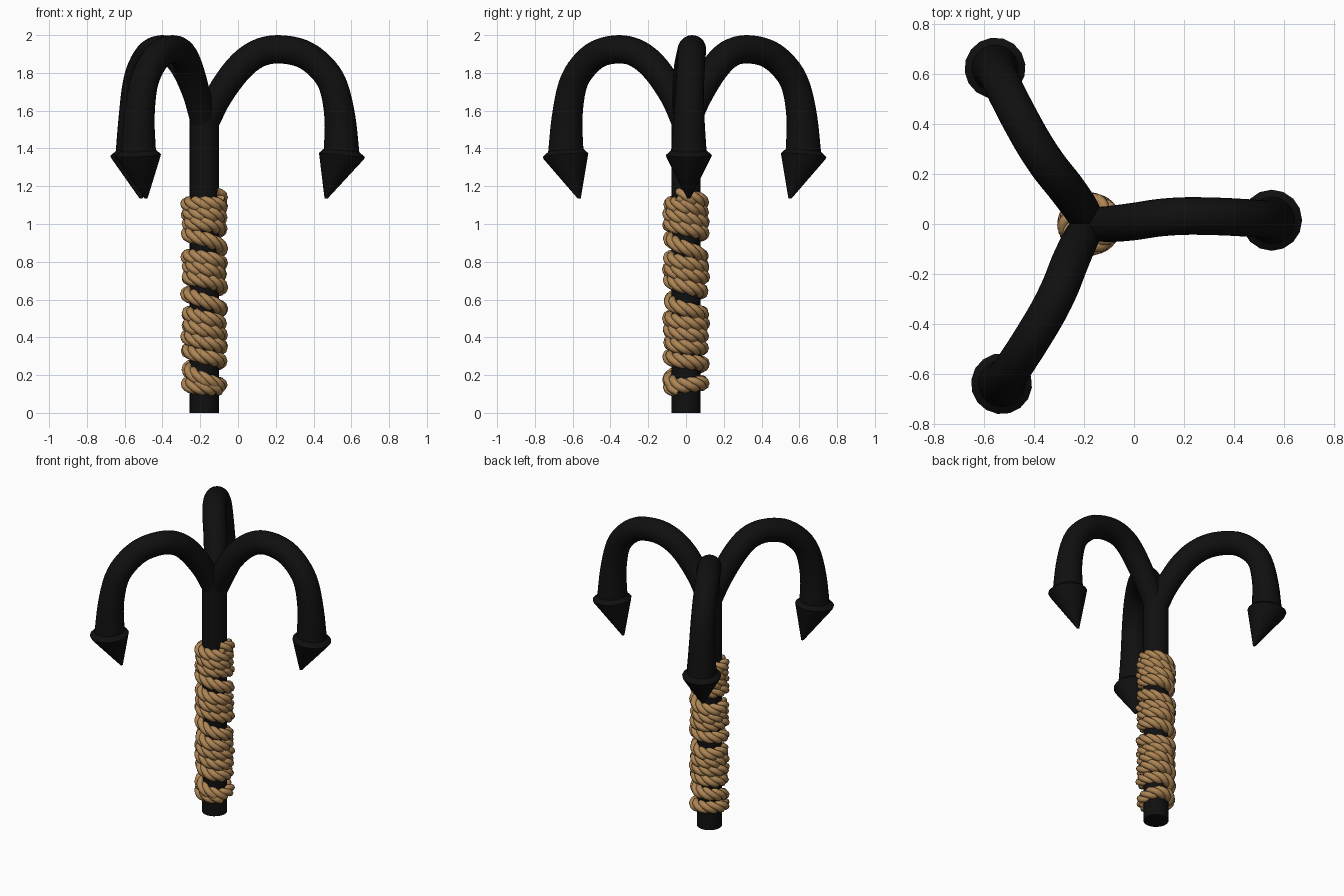
import bpy, bmesh, math
from mathutils import Vector, Matrix

if "Cube" in bpy.data.objects:
    bpy.data.objects.remove(bpy.data.objects["Cube"])

CX = -0.178  # shaft axis


def material(name, col):
    m = bpy.data.materials.new(name)
    m.diffuse_color = (*col, 1)
    m.use_nodes = True
    m.node_tree.nodes["Principled BSDF"].inputs["Base Color"].default_value = m.diffuse_color
    return m


iron = material("black_iron", (0.005, 0.005, 0.005))
hemp = material("hemp", (0.42, 0.235, 0.09))


def finish(name, bm, mat, angle=40):
    bmesh.ops.recalc_face_normals(bm, faces=bm.faces)
    me = bpy.data.meshes.new(name)
    bm.to_mesh(me)
    bm.free()
    ob = bpy.data.objects.new(name, me)
    bpy.context.collection.objects.link(ob)
    me.materials.append(mat)
    bpy.ops.object.select_all(action='DESELECT')
    ob.select_set(True)
    bpy.context.view_layer.objects.active = ob
    bpy.ops.object.shade_smooth_by_angle(angle=math.radians(angle))
    return ob


def tube(bm, pts, radii, sides, ref, axis=None):
    """Capped tube along pts; a fixed axis keeps all rings parallel."""
    rings = []
    for i, p in enumerate(pts):
        t = axis or pts[min(i + 1, len(pts) - 1)] - pts[max(i - 1, 0)]
        b = t.cross(ref).normalized()
        n = b.cross(t).normalized()
        ring = []
        for k in range(sides):
            a = 2 * math.pi * k / sides
            ring.append(bm.verts.new(p + radii[i] * (math.cos(a) * b + math.sin(a) * n)))
        rings.append(ring)
    for r0, r1 in zip(rings, rings[1:]):
        for k in range(sides):
            j = (k + 1) % sides
            bm.faces.new((r0[k], r0[j], r1[j], r1[k]))
    bm.faces.new(rings[0])
    bm.faces.new(rings[-1])


def smooth_path(keys, steps):
    """Catmull-Rom through 4D keys (x, y, z, radius)."""
    k = [Vector(q) for q in keys]
    k = [2 * k[0] - k[1]] + k + [2 * k[-1] - k[-2]]
    out = []
    for i in range(1, len(k) - 2):
        a, b, c, d = k[i - 1:i + 3]
        for s in range(steps):
            t = s / steps
            out.append(0.5 * (2 * b + (c - a) * t + (2 * a - 5 * b + 4 * c - d) * t * t
                              + (3 * b - a - 3 * c + d) * t ** 3))
    out.append(k[-2])
    return [q.xyz for q in out], [q.w for q in out]


# shaft
bm = bmesh.new()
tube(bm, [Vector((CX, 0, 0)), Vector((CX, 0, 1.63))], [0.078] * 2, 24, Vector((0, 1, 0)))
finish("shaft", bm, iron)

# three hooked arms, each with a barbed point
arm_keys = [(-0.165, 0, 1.54, 0.066), (-0.10, 0, 1.68, 0.072), (0.0, 0.01, 1.82, 0.075),
            (0.1, 0.025, 1.9, 0.075), (0.21, 0.032, 1.925, 0.075), (0.34, 0.03, 1.902, 0.075),
            (0.44, 0.025, 1.83, 0.075), (0.505, 0.02, 1.73, 0.076), (0.54, 0.016, 1.56, 0.082),
            (0.548, 0.015, 1.37, 0.095)]
Y = Vector((0, 1, 0))
for i in range(3):
    turn = (Matrix.Translation((CX, 0, 0)) @ Matrix.Rotation(i * math.tau / 3, 4, 'Z')
            @ Matrix.Translation((-CX, 0, 0)))
    bm = bmesh.new()
    p, r = smooth_path(arm_keys, 4)
    tube(bm, p, r, 20, Y)
    bm.transform(turn)
    finish(f"hook_arm_{i + 1}", bm, iron)
    bm = bmesh.new()
    p = [Vector((x, 0.015, z)) for x, z in ((0.548, 1.39), (0.55, 1.365), (0.548, 1.352), (0.466, 1.135))]
    tube(bm, p, [0.094, 0.122, 0.118, 0.008], 16, Y, Vector((-0.09, 0, -1)))
    bm.transform(turn)
    finish(f"hook_point_{i + 1}", bm, iron, 30)

# rope: three twisted strands wound down the shaft in loose groups (turn, height)
winding = [(0, 1.14), (1, 1.09), (2, 1.035), (3, 0.98), (3.6, 0.945), (4.3, 0.84), (5, 0.80),
           (6, 0.745), (7, 0.685), (7.5, 0.63), (8.3, 0.53), (9, 0.49), (10, 0.43), (11, 0.365),
           (12, 0.29), (12.6, 0.22), (13, 0.155), (14, 0.14)]


def rope_height(u):
    for (u0, z0), (u1, z1) in zip(winding, winding[1:]):
        if u <= u1:
            return z0 + (z1 - z0) * (u - u0) / (u1 - u0)
    return winding[-1][1]


STEPS = 48
bm = bmesh.new()
for s in range(3):
    pts = []
    for i in range(14 * STEPS + 1):
        u = i / STEPS
        a = math.tau * u - 0.5
        z = rope_height(u) + 0.010 * math.sin(a + 2.3 + 0.25 * u)
        rad = 0.083 + 0.004 * math.sin(2.3 * a)
        f = -3.2 * a + s * math.tau / 3
        rr = rad + 0.021 * math.cos(f)
        pts.append(Vector((CX + rr * math.cos(a), rr * math.sin(a), z + 0.021 * math.sin(f))))
    tube(bm, pts, [0.021] * len(pts), 8, Vector((0, 0, 1)))
finish("rope_wrapping", bm, hemp, 60)
